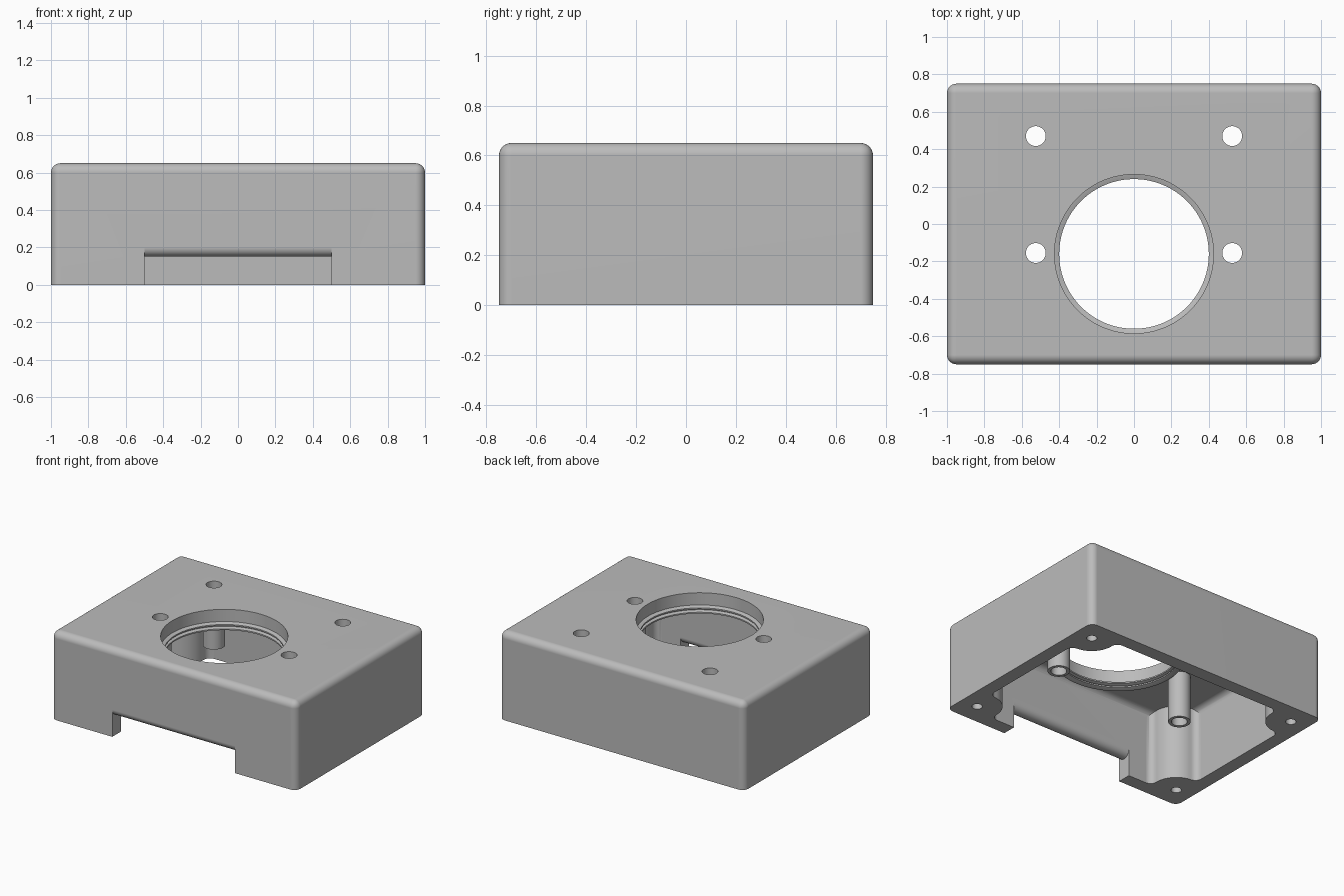
import bpy, bmesh, math
from mathutils import Vector

if "Cube" in bpy.data.objects:
    bpy.data.objects.remove(bpy.data.objects["Cube"])

grey = bpy.data.materials.new("plain grey")
grey.use_nodes = True
grey.diffuse_color = (0.5, 0.5, 0.5, 1)
grey.node_tree.nodes["Principled BSDF"].inputs["Base Color"].default_value = (0.5, 0.5, 0.5, 1)

W, D, H, WALL, R = 2.0, 1.5, 0.65, 0.1, 0.05
PORT = (0, -0.16)
PORT_R = 0.425
CORNERS = [(sx, sy) for sx in (-1, 1) for sy in (-1, 1)]
SCREW = (0.867, 0.595)
POSTS = [(x, y) for x in (-0.525, 0.525) for y in (0.47, -0.155)]


def finish(bm, name):
    bmesh.ops.recalc_face_normals(bm, faces=bm.faces)
    me = bpy.data.meshes.new(name)
    bm.to_mesh(me)
    bm.free()
    me.materials.append(grey)
    ob = bpy.data.objects.new(name, me)
    bpy.context.collection.objects.link(ob)
    return ob


def prism(name, points, offset):
    """Closed outline swept along an offset vector."""
    bm = bmesh.new()
    face = bm.faces.new([bm.verts.new(p) for p in points])
    res = bmesh.ops.extrude_face_region(bm, geom=[face])
    moved = [v for v in res["geom"] if isinstance(v, bmesh.types.BMVert)]
    bmesh.ops.translate(bm, verts=moved, vec=offset)
    return finish(bm, name)


def cylinder(name, centre, r, z0, z1, n=48):
    ring = [(centre[0] + r * math.cos(2 * math.pi * i / n),
             centre[1] + r * math.sin(2 * math.pi * i / n), z0) for i in range(n)]
    return prism(name, ring, (0, 0, z1 - z0))


def round_box(name, w, d, z0, z1, r):
    """Box with rounded upright and top edges and a sharp bottom."""
    bm = bmesh.new()
    bmesh.ops.create_cube(bm, size=1)
    for v in bm.verts:
        v.co = Vector((v.co.x * w, v.co.y * d, z0 if v.co.z < 0 else z1))
    edges = [e for e in bm.edges if max(v.co.z for v in e.verts) > z0 + 0.01]
    bmesh.ops.bevel(bm, geom=edges, offset=r, segments=7, profile=0.5, affect='EDGES')
    return finish(bm, name)


def cut(target, cutter):
    mod = target.modifiers.new("cut", 'BOOLEAN')
    mod.operation, mod.solver, mod.object = 'DIFFERENCE', 'EXACT', cutter
    bpy.context.view_layer.objects.active = target
    bpy.ops.object.modifier_apply(modifier=mod.name)
    bpy.data.objects.remove(cutter)


def arc(cx, cy, r, a0, a1, n=12):
    return [(cx + r * math.cos(a0 + (a1 - a0) * i / n),
             cy + r * math.sin(a0 + (a1 - a0) * i / n)) for i in range(n + 1)]


def boss_outline(r=0.17, f=0.05):
    """Round corner boss blending into both walls, in the +x +y corner."""
    wx, wy = W / 2 - WALL, D / 2 - WALL
    cx, cy = SCREW
    ax = cx - math.sqrt((r + f) ** 2 - (cy - wy + f) ** 2)    # blend on the long wall
    ay = wy - f
    bx = wx - f                                               # blend on the short wall
    by = cy - math.sqrt((r + f) ** 2 - (cx - wx + f) ** 2)
    a = math.atan2(ay - cy, ax - cx) % (2 * math.pi)
    b = math.atan2(by - cy, bx - cx) % (2 * math.pi)
    pts = arc(ax, ay, f, math.pi / 2, a - math.pi, 6)
    pts += arc(cx, cy, r, a, b, 18)[1:-1]
    pts += arc(bx, by, f, b - math.pi, 0, 6)
    return pts + [(wx + 0.06, by), (wx + 0.06, wy + 0.06), (ax, wy + 0.06)]


# Hollow space, leaving corner bosses and hanging posts standing
hollow = round_box("hollow", W - 2 * WALL, D - 2 * WALL, -0.1, H - WALL, R)
for sx, sy in CORNERS:
    cut(hollow, prism("boss", [(sx * x, sy * y, -0.2) for x, y in boss_outline()], (0, 0, 1)))
for p in POSTS:
    cut(hollow, cylinder("post", p, 0.075, 0.205, 0.8))

# Housing shell
housing = round_box("housing", W, D, 0, H, R)
cut(housing, hollow)
cut(housing, cylinder("port", PORT, PORT_R, 0.45, 0.8, 96))
for p in POSTS:
    cut(housing, cylinder("post_hole", p, 0.053, 0.1, 0.8))
for sx, sy in CORNERS:
    cut(housing, cylinder("screw_hole", (sx * SCREW[0], sy * SCREW[1]), 0.035, -0.1, 0.35, 32))

# Front slot with a fully rounded upper lip
front = -D / 2
lip = arc(front + WALL / 2, 0.2, WALL / 2, math.pi, 2 * math.pi, 16)
outline = [(front - 0.1, -0.1), (front - 0.1, 0.2)] + lip + [(front + 0.15, 0.2), (front + 0.15, -0.1)]
cut(housing, prism("slot", [(-0.5, y, z) for y, z in outline], (1, 0, 0)))

# Port collar with two inner ridges, turned from a profile
inner, outer = PORT_R - 0.025, PORT_R + 0.012
profile = [(outer, 0.56), (PORT_R, 0.56), (inner, 0.55), (inner, 0.54), (PORT_R, 0.533),
           (PORT_R, 0.525), (inner, 0.518), (inner, 0.508), (PORT_R, 0.5), (outer, 0.5)]
bm = bmesh.new()
vs = [bm.verts.new((PORT[0] + r, PORT[1], z)) for r, z in profile]
es = [bm.edges.new((vs[i], vs[(i + 1) % len(vs)])) for i in range(len(vs))]
bmesh.ops.spin(bm, geom=vs + es, cent=(*PORT, 0), axis=(0, 0, 1),
               angle=2 * math.pi, steps=96, use_duplicate=False)
bmesh.ops.remove_doubles(bm, verts=bm.verts, dist=0.0001)
collar = finish(bm, "port_collar")

# Smooth rounds, crisp corners
for ob in (housing, collar):
    bpy.ops.object.select_all(action='DESELECT')
    ob.select_set(True)
    bpy.context.view_layer.objects.active = ob
    bpy.ops.object.shade_smooth_by_angle(angle=math.radians(30))
    weighted = ob.modifiers.new("weighted", 'WEIGHTED_NORMAL')
    weighted.keep_sharp = True
